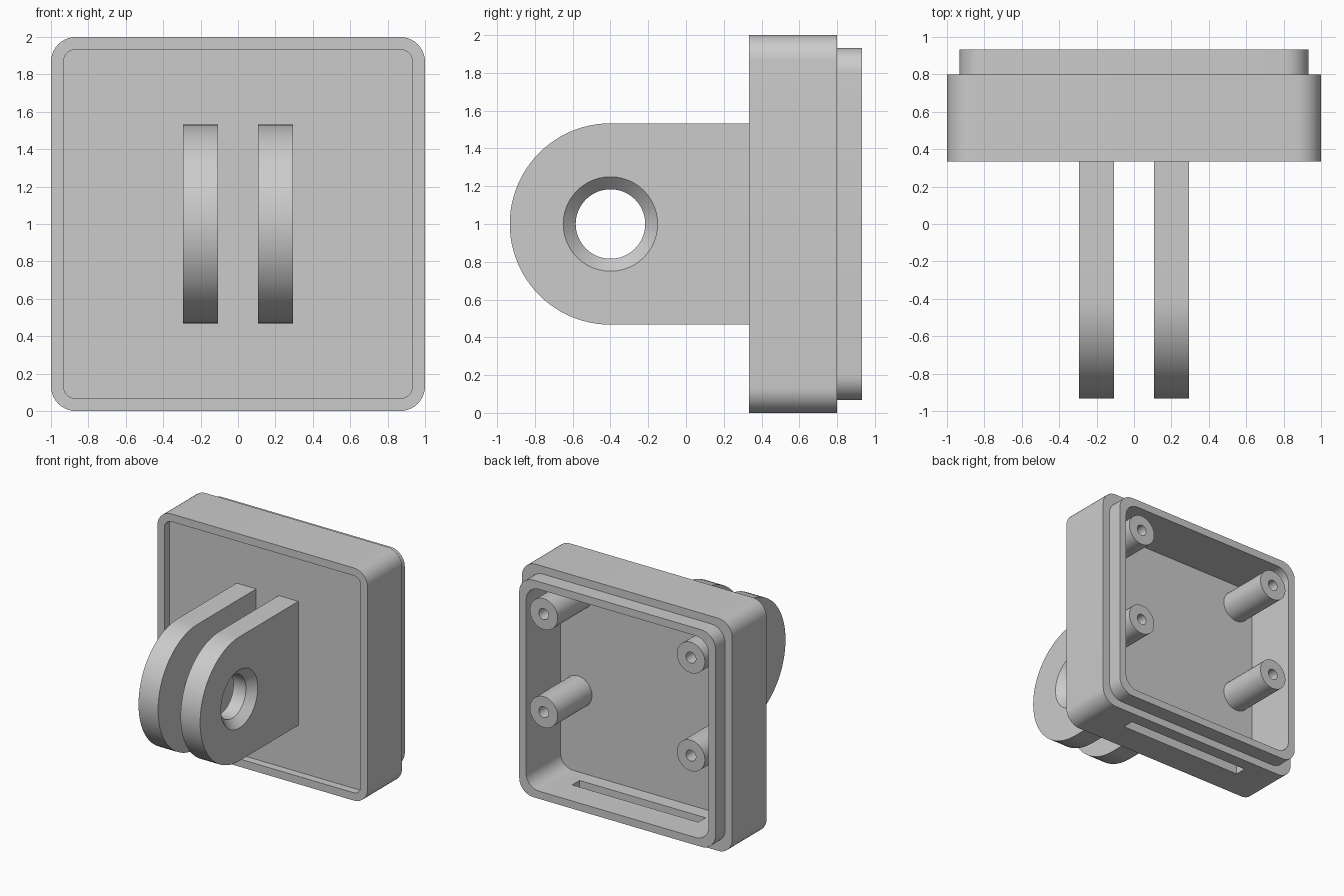
import bpy, bmesh, math
from mathutils import Vector

cube = bpy.data.objects.get("Cube")
if cube:
    bpy.data.objects.remove(cube, do_unlink=True)

grey = bpy.data.materials.new("light_grey_plastic")
grey.use_nodes = True
colour = (0.6, 0.6, 0.6, 1)
grey.diffuse_color = colour
grey.node_tree.nodes["Principled BSDF"].inputs["Base Color"].default_value = colour

MID_Z = 1.0


def rounded_square(y, half, radius, steps=10):
    """Rounded square ring facing along y."""
    ring = []
    for corner in range(4):
        a0 = corner * math.pi / 2
        cx = math.copysign(half - radius, math.cos(a0 + math.pi / 4))
        cz = math.copysign(half - radius, math.sin(a0 + math.pi / 4))
        for i in range(steps + 1):
            a = a0 + math.pi / 2 * i / steps
            ring.append(Vector((cx + radius * math.cos(a), y, MID_Z + cz + radius * math.sin(a))))
    return ring


def circle(center, radius, axis, steps=48):
    """Circle ring around the x or y axis."""
    ring = []
    for i in range(steps):
        a = 2 * math.pi * i / steps
        u, v = radius * math.cos(a), radius * math.sin(a)
        ring.append(Vector(center) + Vector((0, u, v) if axis == "x" else (u, 0, v)))
    return ring


def loft(name, rings):
    """Skin a row of rings and cap both ends."""
    bm = bmesh.new()
    rows = [[bm.verts.new(p) for p in ring] for ring in rings]
    n = len(rows[0])
    for a, b in zip(rows, rows[1:]):
        for i in range(n):
            j = (i + 1) % n
            bm.faces.new((a[i], a[j], b[j], b[i]))
    bm.faces.new(rows[0])
    bm.faces.new(rows[-1])
    bmesh.ops.recalc_face_normals(bm, faces=bm.faces)
    mesh = bpy.data.meshes.new(name)
    bm.to_mesh(mesh)
    bm.free()
    mesh.materials.append(grey)
    obj = bpy.data.objects.new(name, mesh)
    bpy.context.collection.objects.link(obj)
    return obj


def activate(obj):
    bpy.ops.object.select_all(action="DESELECT")
    obj.select_set(True)
    bpy.context.view_layer.objects.active = obj


def cut(obj, cutter):
    mod = obj.modifiers.new("cut", "BOOLEAN")
    mod.operation = "DIFFERENCE"
    mod.solver = "EXACT"
    mod.object = cutter
    activate(obj)
    bpy.ops.object.modifier_apply(modifier=mod.name)
    bpy.data.objects.remove(cutter, do_unlink=True)


def finish(obj, mirrored=False):
    activate(obj)
    bpy.ops.object.shade_smooth_by_angle(angle=math.radians(30))
    if mirrored:
        obj.modifiers.new("mirror", "MIRROR").use_axis[0] = True


# Housing: front recess, outer wall, stepped lip and rear cavity in one skin
FLOOR_FRONT, FLOOR_BACK, BACK = 0.40, 0.467, 0.933
housing = loft("housing", [rounded_square(*r) for r in (
    (FLOOR_FRONT, 0.933, 0.067),
    (0.333, 0.933, 0.067),
    (0.333, 1.0, 0.133),
    (0.80, 1.0, 0.133),
    (0.80, 0.933, 0.133),
    (BACK, 0.933, 0.133),
    (BACK, 0.867, 0.12),
    (FLOOR_BACK, 0.867, 0.12),
)])

# Long slot through the bottom wall
slot = loft("slot_cutter", [
    [Vector((sx * 0.6, 0.64 + sy * 0.05, z)) for sx, sy in ((-1, -1), (1, -1), (1, 1), (-1, 1))]
    for z in (-0.1, 0.3)])
cut(housing, slot)
finish(housing)

# Mounting fins: rounded front end, countersunk cross hole
PIVOT_Y, FIN_R = -0.40, 0.533


def fin_outline(x, steps=48):
    ring = []
    for i in range(steps + 1):
        a = math.pi / 2 + math.pi * i / steps
        ring.append(Vector((x, PIVOT_Y + FIN_R * math.cos(a), MID_Z + FIN_R * math.sin(a))))
    back = FLOOR_FRONT + 0.02
    return ring + [Vector((x, back, MID_Z - FIN_R)), Vector((x, back, MID_Z + FIN_R))]


fins = loft("mounting_fins", [fin_outline(0.107), fin_outline(0.293)])
hole = loft("hole_cutter", [circle((x, PIVOT_Y, MID_Z), r, "x")
                            for x, r in ((0.05, 0.184), (0.227, 0.184), (0.307, 0.264))])
cut(fins, hole)
finish(fins, mirrored=True)

# Screw posts with pilot holes inside the cavity
for label, z in (("upper", 1.667), ("lower", 0.825)):
    posts = loft(label + "_screw_posts", [circle((0.70, y, z), r, "y", 32) for y, r in (
        (FLOOR_BACK - 0.03, 0.133),
        (BACK, 0.133),
        (BACK, 0.047),
        (FLOOR_BACK, 0.047),
    )])
    finish(posts, mirrored=True)
